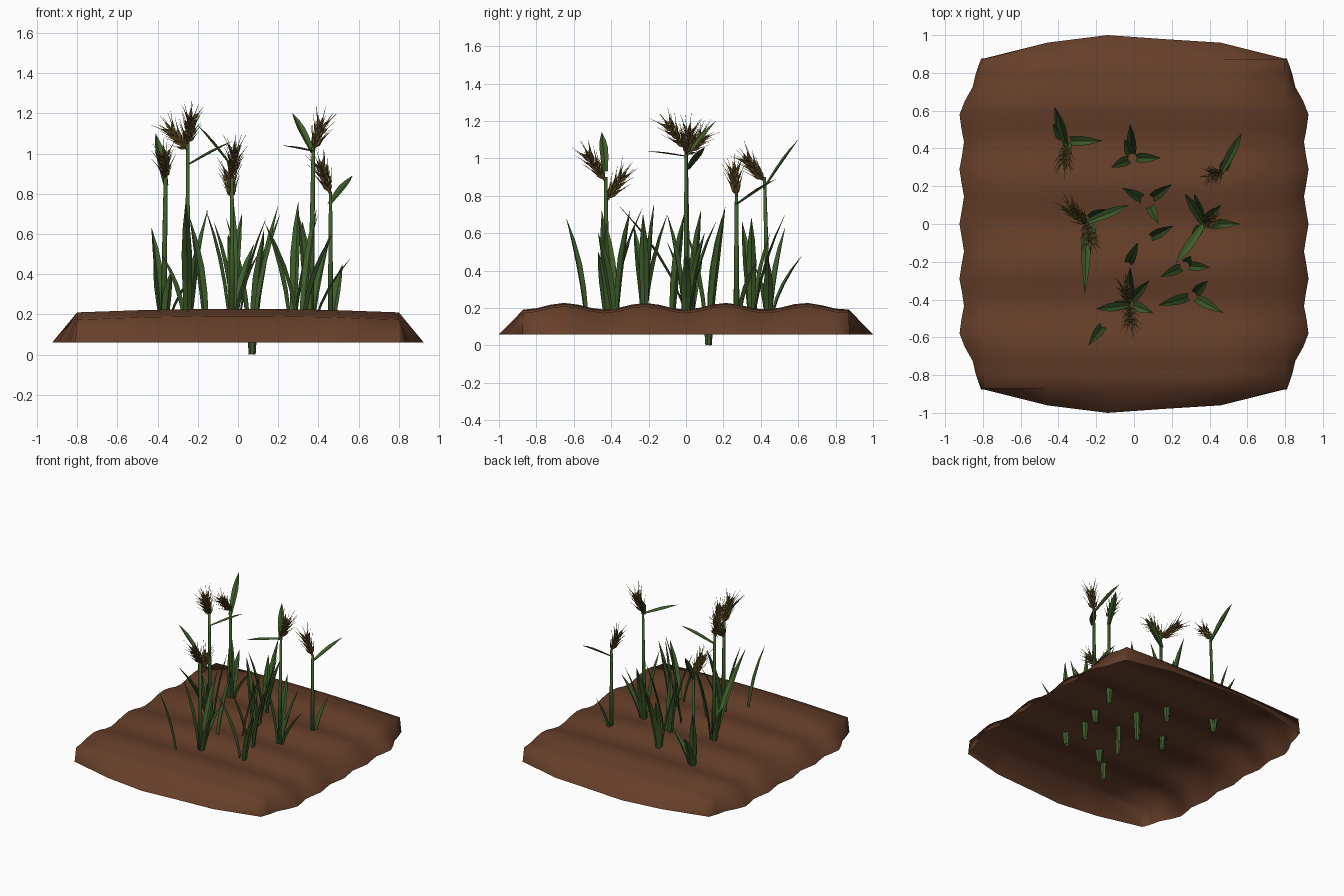
import bpy, bmesh, math, random
from mathutils import Vector, Matrix

if "Cube" in bpy.data.objects:
    bpy.data.objects.remove(bpy.data.objects["Cube"])

random.seed(4)


def material(name, rgb):
    m = bpy.data.materials.new(name)
    m.diffuse_color = (*rgb, 1)
    m.use_nodes = True
    m.node_tree.nodes["Principled BSDF"].inputs["Base Color"].default_value = m.diffuse_color
    return m


SOIL = material("soil brown", (0.135, 0.05, 0.023))
LEAF = material("leaf green", (0.05, 0.112, 0.024))
GRAIN = material("grain brown", (0.15, 0.095, 0.025))
AWN = material("awn gold", (0.24, 0.20, 0.03))


def finish(bm, name, mats, smooth=False):
    me = bpy.data.meshes.new(name)
    bm.to_mesh(me)
    bm.free()
    for m in mats:
        me.materials.append(m)
    ob = bpy.data.objects.new(name, me)
    bpy.context.collection.objects.link(ob)
    for p in me.polygons:
        p.use_smooth = smooth
    return ob


def tube(bm, a, b, r1, r2, sides, mat=0):
    """Tapered tube from a to b."""
    a, b = Vector(a), Vector(b)
    d = b - a
    mtx = Matrix.Translation((a + b) / 2) @ d.to_track_quat('Z', 'Y').to_matrix().to_4x4()
    res = bmesh.ops.create_cone(bm, cap_ends=True, segments=sides, radius1=r1,
                                radius2=r2, depth=d.length, matrix=mtx)
    for f in {f for v in res['verts'] for f in v.link_faces}:
        f.material_index = mat


def blade(bm, a, b, half=0.024, bend=1.5):
    """Folded, tapering leaf from a to b that arches outward."""
    a, b = Vector(a), Vector(b)
    flat = Vector((b.x - a.x, b.y - a.y, 0)).normalized()
    side = Vector((-flat.y, flat.x, 0))
    rows = []
    for t, k in ((0, .55), (.2, .75), (.4, .95), (.6, 1), (.8, .68), (1, .03)):
        p = a.lerp(b, t)
        s = t ** bend
        p.x, p.y = a.x + (b.x - a.x) * s, a.y + (b.y - a.y) * s
        w = half * k
        fold = flat * -w * 0.45 + Vector((0, 0, w * 0.2))
        rows.append([bm.verts.new(p + side * w + fold), bm.verts.new(p),
                     bm.verts.new(p - side * w + fold)])
    for r, q in zip(rows, rows[1:]):
        for i in (0, 1):
            bm.faces.new((r[i], r[i + 1], q[i + 1], q[i]))


# --- furrowed soil bed: open-bottomed sheet with ridges along x
bm = bmesh.new()
cols = [-.92, -.8, -.46, -.14, .14, .46, .8, .92]
end_y = {.8: .875, .46: .96, .14: .98}
n = 24
ys = [-.87 + 1.74 * i / n for i in range(n + 1)]
ys = [-1] + ys + [1]
grid = []
for j, y in enumerate(ys):
    row = []
    for x in cols:
        sx, sy = math.copysign(1, x), math.copysign(1, y)
        end, rim = abs(y) == 1, abs(x) > .9
        if rim and abs(y) > .86:
            co = (sx * .81, sy * .875, .06)
        elif rim:
            k = max(0, (abs(y) - .62) / .25)
            co = (sx * (.912 + .012 * math.cos(y * 22) - .11 * k), y, .06)
        elif end:
            ye = 1.0 if x == -.14 else end_y[abs(x)]
            co = (x, sy * ye, .06)
        else:
            z = .206 + .018 * math.cos(2 * math.pi * (y + .65) / .43)
            co = (x, y, z - .018 * (x / .8) ** 2 + .004)
        row.append(bm.verts.new(co))
    grid.append(row)
for r, q in zip(grid, grid[1:]):
    for i in range(len(cols) - 1):
        bm.faces.new((r[i], r[i + 1], q[i + 1], q[i]))
bmesh.ops.remove_doubles(bm, verts=bm.verts, dist=.0005)
finish(bm, "soil_bed", [SOIL], True)

# --- stalks: base x, y, top x, y, z
bm = bmesh.new()
for x, y, tx, ty, tz in ((-.37, .44, -.36, .42, .9), (-.25, .01, -.25, .0, 1.06),
                         (-.03, -.42, -.03, -.43, .9), (.36, 0, .375, 0, 1.03),
                         (.46, .27, .46, .27, .8)):
    tube(bm, (x, y, .1), (tx, ty, tz), .017, .009, 6)
finish(bm, "stalks", [LEAF], True)

# --- leaves growing high on the stalks
bm = bmesh.new()
for a, b in (((-.36, .42, .84), (-.41, .6, 1.1)),
             ((-.25, .01, .94), (-.03, .1, 1.06)),
             ((-.03, -.43, .93), (-.2, -.45, 1.14)),
             ((.37, 0, 1.0), (.27, .16, 1.2)),
             ((.37, 0, 1.01), (.22, -.21, 1.04)),
             ((.46, .27, .75), (.57, .48, .89))):
    blade(bm, a, b, .023, 1.0)
finish(bm, "stalk_leaves", [LEAF])

# --- blades rising from the ground: clump base, then tips
clumps = [
    ((-.37, .44, .1), [(-.43, .53, .63), (-.17, .44, .46), (-.42, .62, .48), (-.33, .37, .42)]),
    ((-.25, .02, .1), [(-.26, -.37, .76), (-.15, .08, .72), (-.38, .09, .5), (-.2, -.1, .55)]),
    ((-.03, -.42, .1), [(-.16, -.45, .72), (.08, -.3, .55), (.1, -.47, .5), (-.02, -.23, .74)]),
    ((-.01, .35, .1), [(-.02, .53, .7), (.14, .35, .68), (-.12, .3, .66), (-.05, .45, .6)]),
    ((.07, .12, 0), [(.2, .21, .74), (-.06, .19, .68), (.13, 0, .62)]),
    ((.31, -.38, .1), [(.39, -.3, .72), (.47, -.47, .6), (.13, -.43, .66)]),
    ((.27, -.22, .1), [(.4, -.23, .7), (.14, -.28, .64), (.3, -.17, .76)]),
    ((.36, 0, .1), [(.56, 0, .48), (.32, .16, .66), (.46, .1, .6), (.3, -.1, .7)]),
    ((.46, .27, .1), [(.52, .38, .45)]),
    ((.07, -.08, .08), [(.21, -.01, .7)]),
    ((-.04, -.23, .08), [(.02, -.1, .7)]),
    ((-.15, -.52, .06), [(-.24, -.64, .68)]),
]
bm = bmesh.new()
for base, tips in clumps:
    for tip in tips:
        out = Vector((tip[0] - base[0], tip[1] - base[1], 0)).normalized() * .018
        blade(bm, Vector(base) + out, tip, .026, 1.6)
finish(bm, "ground_blades", [LEAF])

# --- grain heads: kernels in rings round a leaning axis, each with a bristle
bm = bmesh.new()
heads = [((-.36, .42, .88), (-.375, .27, 1.06)), ((-.25, .0, 1.02), (-.39, .14, 1.18)),
         ((-.25, .0, 1.05), (-.22, -.15, 1.26)), ((-.03, -.43, .88), (-.01, -.58, 1.1)),
         ((-.03, -.42, .78), (-.05, -.29, .98)), ((.375, 0, 1.02), (.44, .03, 1.22)),
         ((.46, .27, .8), (.38, .25, 1.02))]
for a, b in heads:
    a, b = Vector(a), Vector(b)
    d = b - a
    axis = d.normalized()
    u = axis.orthogonal().normalized()
    v = axis.cross(u)
    tube(bm, a, a + d * .6, .009, .006, 5)
    for ring in range(6):
        for k in range(4):
            ang = k * math.pi / 2 + ring * math.pi / 4 + random.uniform(-.2, .2)
            out = u * math.cos(ang) + v * math.sin(ang)
            root = a + d * (.06 + .1 * ring) + out * .006
            way = (axis + out * random.uniform(.45, .65)).normalized()
            mid, tip = root + way * .026, root + way * .058
            tube(bm, root, mid, .003, .0095, 5)
            tube(bm, mid, tip, .0095, .001, 5)
            far = (way + axis * .2).normalized() * random.uniform(.04, .065)
            tube(bm, tip - way * .01, tip + far, .0022, .0006, 3, 1)
finish(bm, "grain_heads", [GRAIN, AWN])
